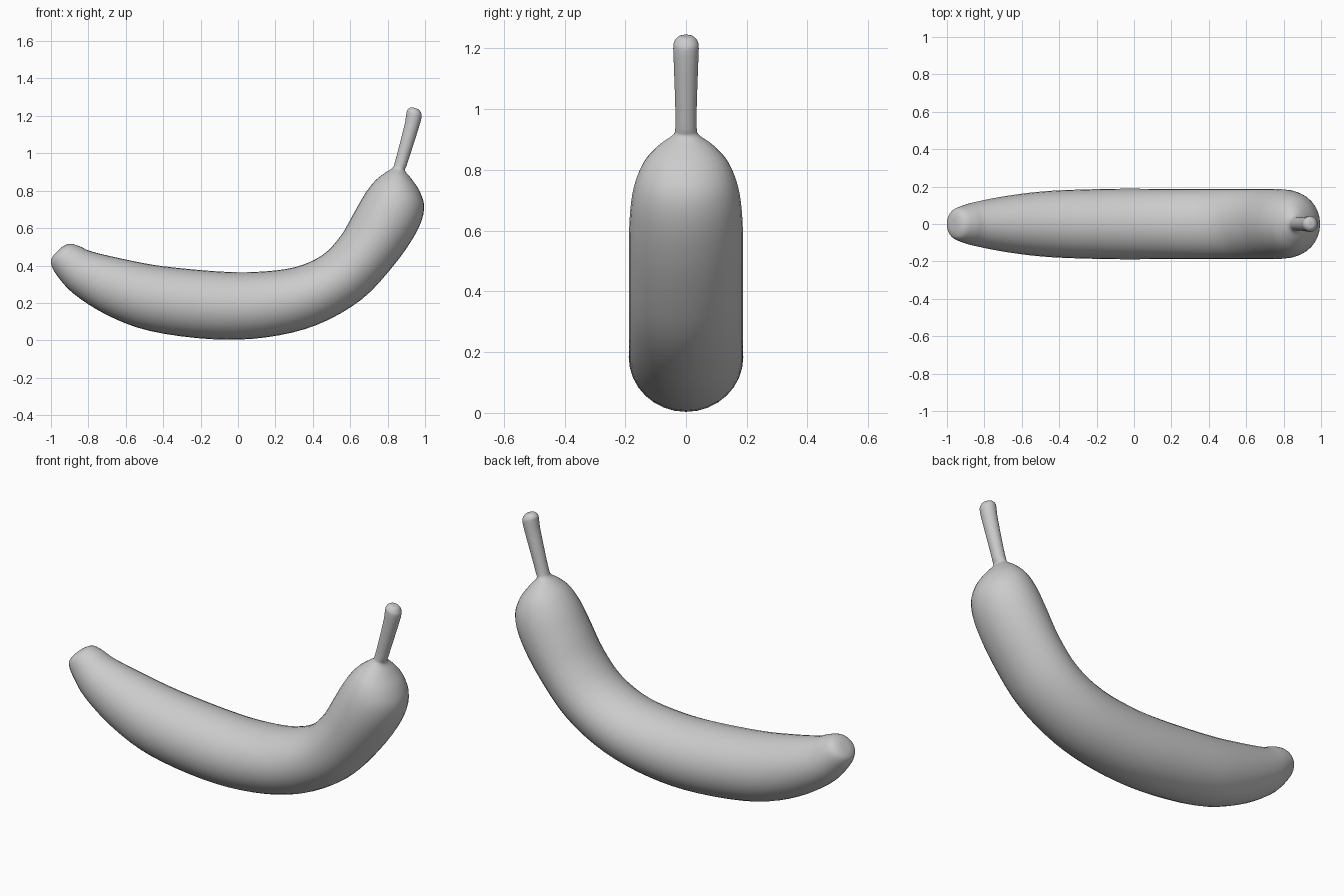
import bpy, bmesh, math
from mathutils import Vector

# Stations along the fruit: inner x, z, outer x, z, half width in y
BODY = [
    (-0.966, 0.476, -0.968, 0.474, 0.002),
    (-0.935, 0.503, -0.992, 0.445, 0.045),
    (-0.895, 0.516, -1.000, 0.410, 0.080),
    (-0.840, 0.500, -0.970, 0.350, 0.100),
    (-0.780, 0.474, -0.880, 0.250, 0.122),
    (-0.600, 0.432, -0.700, 0.135, 0.155),
    (-0.400, 0.396, -0.470, 0.050, 0.178),
    (-0.100, 0.368, -0.140, 0.006, 0.188),
    (0.100, 0.366, 0.150, 0.016, 0.188),
    (0.300, 0.390, 0.420, 0.082, 0.188),
    (0.450, 0.455, 0.660, 0.218, 0.188),
    (0.550, 0.560, 0.840, 0.410, 0.188),
    (0.625, 0.690, 0.955, 0.580, 0.186),
    (0.680, 0.785, 0.995, 0.700, 0.172),
    (0.735, 0.855, 0.975, 0.790, 0.140),
    (0.790, 0.898, 0.930, 0.860, 0.090),
    (0.826, 0.922, 0.894, 0.906, 0.044),
    (0.838, 0.950, 0.902, 0.935, 0.035),
    (0.862, 1.040, 0.930, 1.022, 0.036),
    (0.891, 1.155, 0.966, 1.135, 0.040),
    (0.900, 1.210, 0.981, 1.190, 0.042),
    (0.905, 1.232, 0.980, 1.212, 0.039),
    (0.922, 1.245, 0.968, 1.233, 0.024),
    (0.944, 1.243, 0.946, 1.242, 0.001),
]
SIDES, STEPS = 32, 4


def catmull(a, b, c, d, t):
    return [0.5 * (2 * q + (r - p) * t + (2 * p - 5 * q + 4 * r - s) * t * t
                   + (3 * q - p - 3 * r + s) * t ** 3)
            for p, q, r, s in zip(a, b, c, d)]


def smooth_stations(st):
    out = []
    for i in range(len(st) - 1):
        quad = (st[max(i - 1, 0)], st[i], st[i + 1], st[min(i + 2, len(st) - 1)])
        out += [catmull(*quad, k / STEPS) for k in range(STEPS)]
    return out + [st[-1]]


# Banana skin, tip and stem as one continuous sweep
bm = bmesh.new()
rings = []
for ix, iz, ox, oz, w in smooth_stations(BODY):
    mid = Vector(((ix + ox) / 2, 0, (iz + oz) / 2))
    half = Vector(((ox - ix) / 2, 0, (oz - iz) / 2))
    ring = []
    for k in range(SIDES):
        a = math.tau * k / SIDES
        ring.append(bm.verts.new(mid + half * math.cos(a) + Vector((0, w * math.sin(a), 0))))
    rings.append(ring)
for r0, r1 in zip(rings, rings[1:]):
    for k in range(SIDES):
        n = (k + 1) % SIDES
        bm.faces.new((r0[k], r0[n], r1[n], r1[k]))
bm.faces.new(rings[0])
bm.faces.new(rings[-1])
bmesh.ops.recalc_face_normals(bm, faces=bm.faces)
for f in bm.faces:
    f.smooth = True
mesh = bpy.data.meshes.new("banana")
bm.to_mesh(mesh)
bm.free()
bpy.context.collection.objects.link(bpy.data.objects.new("banana", mesh))
